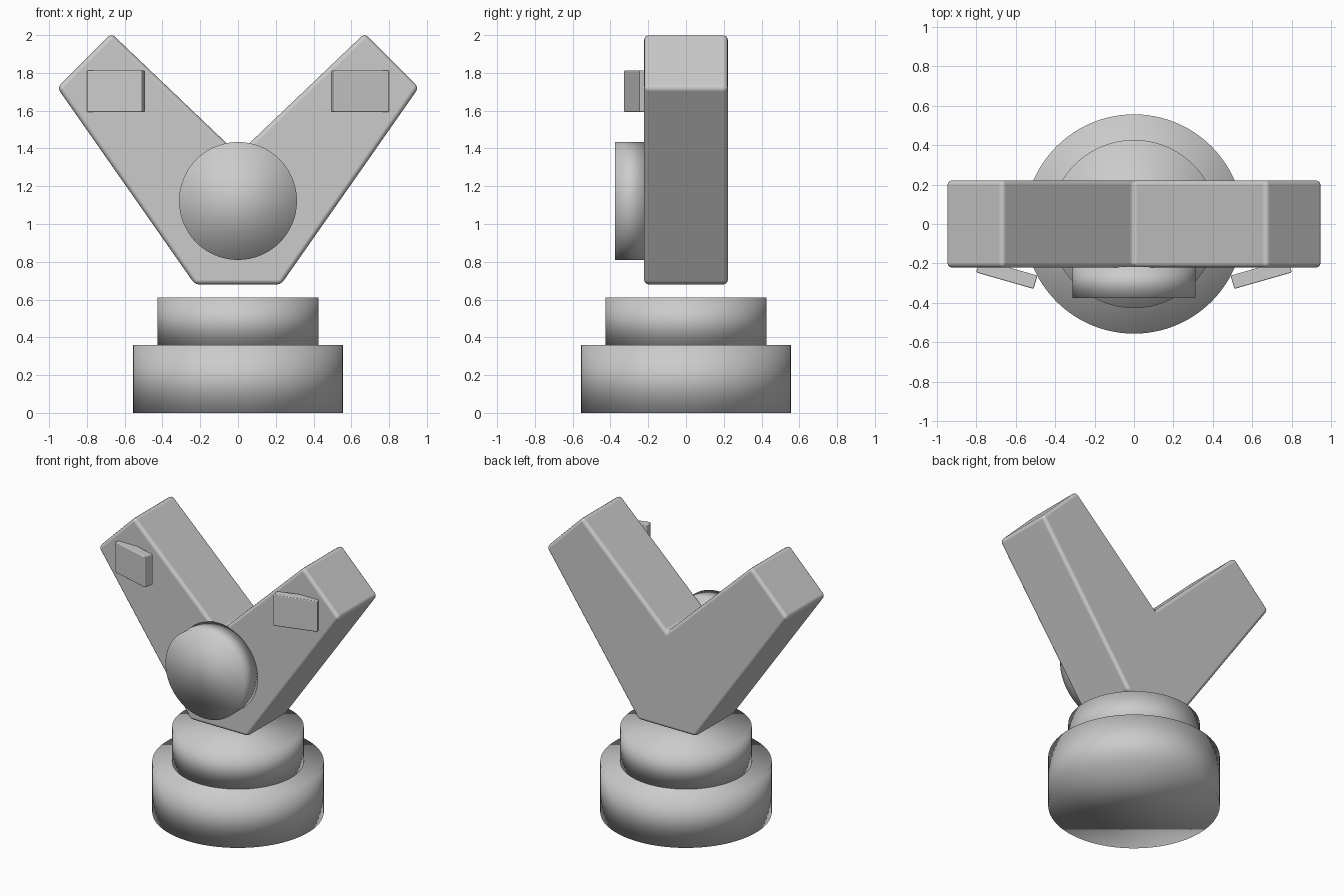
import bpy, math

if "Cube" in bpy.data.objects:
    bpy.data.objects.remove(bpy.data.objects["Cube"])


def smooth(obj):
    for p in obj.data.polygons:
        p.use_smooth = True


def disc(name, radius, loc, depth, rot=(0, 0, 0)):
    bpy.ops.mesh.primitive_cylinder_add(vertices=96, radius=radius, depth=depth,
                                        location=loc, rotation=rot)
    obj = bpy.context.object
    obj.name = name
    smooth(obj)
    return obj


def bevel(obj, width):
    m = obj.modifiers.new("soft_edges", 'BEVEL')
    m.width = width
    m.segments = 3
    m.limit_method = 'ANGLE'
    m.harden_normals = True
    smooth(obj)


# Stepped round base
disc("base_lower", 0.557, (0, 0, 0.18), 0.36)
disc("base_upper", 0.427, (0, 0, 0.485), 0.25)

# V-shaped body: mirrored half profile extruded along y
half = [(0.228, 0.68), (0.957, 1.722), (0.67, 2.009)]
profile = half + [(0, 1.37)] + [(-x, z) for x, z in reversed(half)]
n = len(profile)
verts = [(x, y, z) for y in (-0.222, 0.222) for x, z in profile]
faces = [tuple(range(n)), tuple(reversed(range(n, 2 * n)))]
faces += [(i, i + n, (i + 1) % n + n, (i + 1) % n) for i in range(n)]
mesh = bpy.data.meshes.new("v_body")
mesh.from_pydata(verts, [], faces)
body = bpy.data.objects.new("v_body", mesh)
bpy.context.collection.objects.link(body)
bevel(body, 0.025)

# Round button on the front
disc("front_button", 0.312, (0, -0.295, 1.122), 0.16, (math.pi / 2, 0, 0))

# Angled plates near the arm tips
for side, label in ((1, "right"), (-1, "left")):
    bpy.ops.mesh.primitive_cube_add(size=1, location=(side * 0.646, -0.254, 1.703),
                                    rotation=(0, 0, side * math.radians(16)))
    plate = bpy.context.object
    plate.name = "plate_" + label
    plate.scale = (0.303, 0.07, 0.22)
    bpy.ops.object.transform_apply(location=False, rotation=False, scale=True)
    bevel(plate, 0.006)
